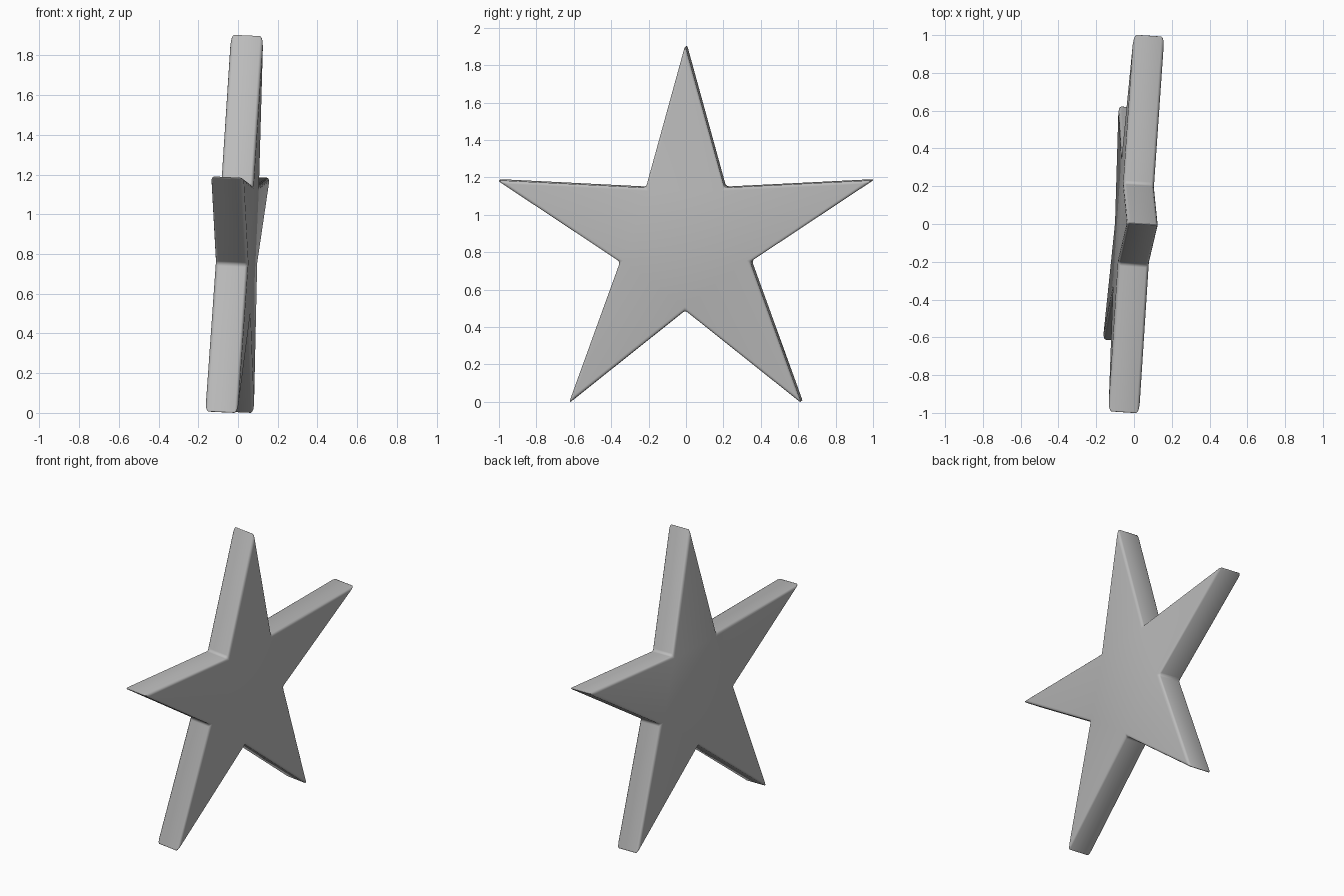
import bpy, bmesh
from mathutils import Vector

cube = bpy.data.objects.get("Cube")
if cube:
    bpy.data.objects.remove(cube)

# Single grey finish
grey = bpy.data.materials.new("light_grey")
grey.use_nodes = True
colour = (0.5, 0.5, 0.5, 1)
grey.diffuse_color = colour
grey.node_tree.nodes["Principled BSDF"].inputs["Base Color"].default_value = colour

# Half of the star outline (y, z), mirrored for the other half
half = [(0.21, 1.148), (1.006, 1.188), (0.348, 0.752), (0.622, -0.004)]
outline = [(0, 1.91)] + half + [(0, 0.492)] + [(-y, z) for y, z in reversed(half)]

# The slab leans slightly sideways and backwards
LEAN_Y, LEAN_Z, HALF_THICK = 0.067, 0.0465, 0.082
normal = Vector((1, -LEAN_Y, -LEAN_Z)).normalized()


def on_slab(y, z, side):
    return Vector((LEAN_Y * y + LEAN_Z * z - 0.0425, y, z)) + normal * HALF_THICK * side


# Star slab: two outlines joined by side walls
bm = bmesh.new()
front = [bm.verts.new(on_slab(y, z, 1)) for y, z in outline]
back = [bm.verts.new(on_slab(y, z, -1)) for y, z in outline]
bm.faces.new(front)
bm.faces.new(list(reversed(back)))
for i in range(len(outline)):
    j = (i + 1) % len(outline)
    bm.faces.new((front[i], back[i], back[j], front[j]))
bmesh.ops.recalc_face_normals(bm, faces=bm.faces)

# Rounded edges
bmesh.ops.bevel(bm, geom=list(bm.edges), offset=0.016, offset_type='OFFSET',
                segments=3, profile=0.5, affect='EDGES', clamp_overlap=True)
for f in bm.faces:
    f.smooth = True

mesh = bpy.data.meshes.new("star")
bm.to_mesh(mesh)
bm.free()
mesh.materials.append(grey)
star = bpy.data.objects.new("star", mesh)
bpy.context.collection.objects.link(star)
